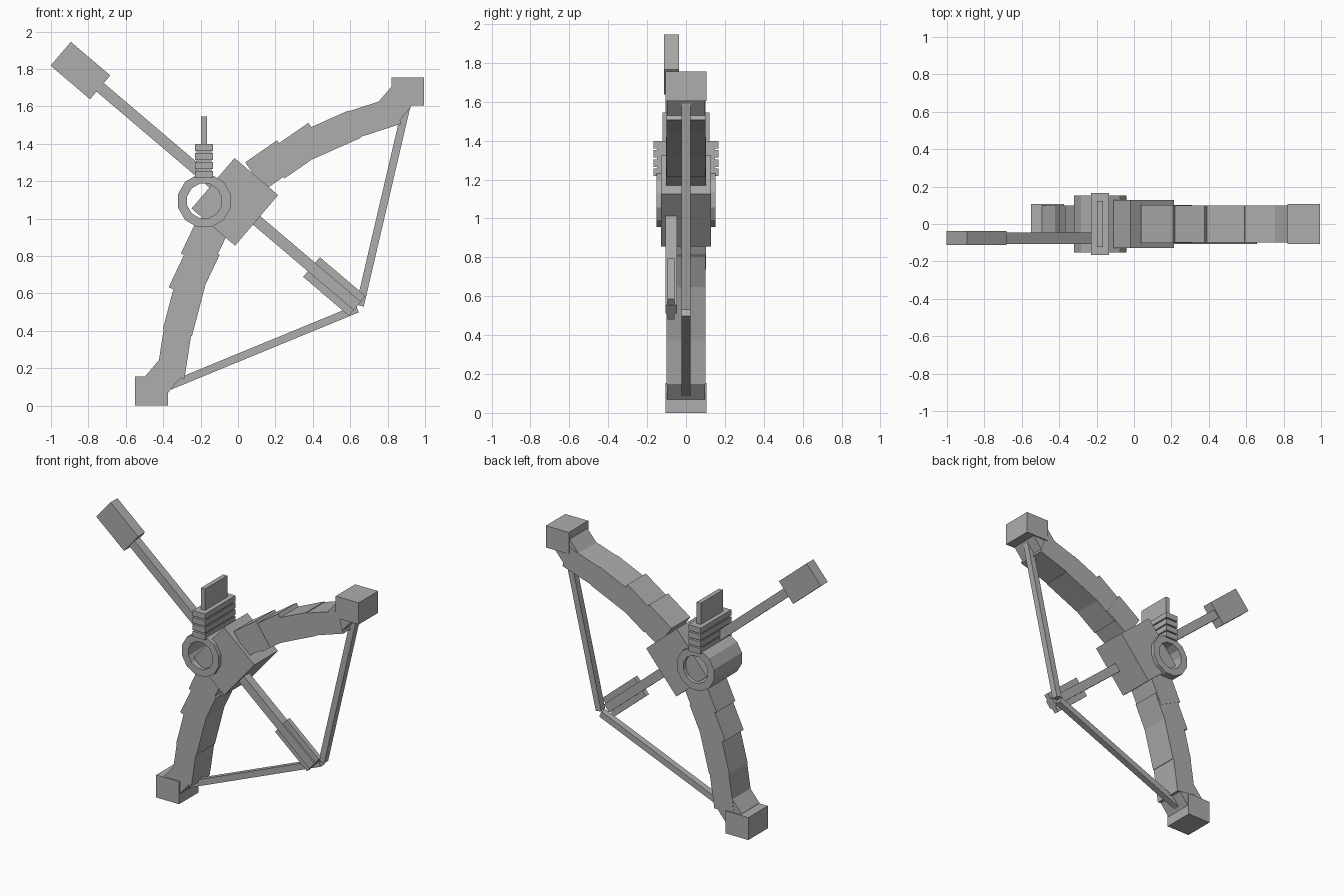
import bpy, bmesh, math
from mathutils import Vector

if "Cube" in bpy.data.objects:
    bpy.data.objects.remove(bpy.data.objects["Cube"])

grey = bpy.data.materials.new("plain grey")
grey.diffuse_color = (0.42, 0.42, 0.42, 1)
grey.use_nodes = True
grey.node_tree.nodes["Principled BSDF"].inputs["Base Color"].default_value = grey.diffuse_color

C = Vector((-0.017, 1.09))                       # grip centre in x, z
A = Vector((0.762, -0.648)).normalized()         # arrow direction, also the bow's symmetry axis


def mirror(p):
    """Reflect an (x, z) point across the arrow axis."""
    d = Vector(p) - C
    return C + 2 * d.dot(A) * A - d


def finish(name, bm):
    bmesh.ops.recalc_face_normals(bm, faces=bm.faces)
    me = bpy.data.meshes.new(name)
    bm.to_mesh(me)
    bm.free()
    me.materials.append(grey)
    ob = bpy.data.objects.new(name, me)
    bpy.context.collection.objects.link(ob)
    return ob


def bar(name, p, q, width, y0, y1):
    """Box running from p to q in the x-z plane."""
    p, q = Vector(p), Vector(q)
    d = (q - p).normalized()
    n = Vector((-d.y, d.x)) * width / 2
    bm = bmesh.new()
    prof = [p + n, p - n, q - n, q + n]
    front = [bm.verts.new((v.x, y0, v.y)) for v in prof]
    back = [bm.verts.new((v.x, y1, v.y)) for v in prof]
    bm.faces.new(front)
    bm.faces.new(back)
    for i in range(4):
        j = (i + 1) % 4
        bm.faces.new((front[i], front[j], back[j], back[i]))
    return finish(name, bm)


def box(name, x0, x1, y, z0, z1):
    xm = (x0 + x1) / 2
    return bar(name, (xm, z0), (xm, z1), x1 - x0, -y, y)


# Grip block
bar("grip_block", C - A * 0.153, C + A * 0.153, 0.355, -0.128, 0.128)

# Limb segments, tip connectors and strings, mirrored across the arrow
pieces = [
    ("limb_inner", (0.09, 1.227), (0.26, 1.345), 0.18, 0.102),
    ("limb_lower_middle", (0.2, 1.286), (0.425, 1.441), 0.172, 0.1),
    ("limb_upper_middle", (0.36, 1.388), (0.623, 1.505), 0.16, 0.1),
    ("limb_outer", (0.6, 1.498), (0.85, 1.579), 0.15, 0.1),
    ("limb_end", (0.794, 1.559), (0.88, 1.66), 0.15, 0.098),
    ("bow_string", (0.905, 1.62), (0.652, 0.535), 0.042, 0.022),
]
for name, p, q, w, y in pieces:
    bar("upper_" + name, p, q, w, -y, y)
    bar("lower_" + name, mirror(p), mirror(q), w, -y, y)

# Tip blocks
box("upper_tip_block", 0.82, 0.995, 0.106, 1.605, 1.755)
box("lower_tip_block", -0.55, -0.375, 0.106, 0, 0.155)

# Arrow: shaft, head and fletching
bar("arrow_shaft", C - A * 1.0, C + A * 0.86, 0.06, -0.106, -0.046)
bar("arrow_head", C - A * 1.222, C - A * 0.945, 0.167, -0.113, -0.037)
bar("arrow_fletching", C + A * 0.538, C + A * 0.858, 0.138, -0.094, -0.06)

# Open sight ring
bm = bmesh.new()
N = 12
rings = []
for r, y in ((0.145, -0.153), (0.145, 0.153), (0.095, 0.153), (0.095, -0.153)):
    rings.append([bm.verts.new((-0.18 + r * math.cos((i + .5) * math.tau / N), y,
                                1.095 + r * math.sin((i + .5) * math.tau / N)))
                  for i in range(N)])
for k in range(4):
    a, b = rings[k], rings[(k + 1) % 4]
    for i in range(N):
        j = (i + 1) % N
        bm.faces.new((a[i], a[j], b[j], b[i]))
finish("sight_ring", bm)

# Ribbed mount and blade above the ring
box("mount_core", -0.222, -0.142, 0.15, 1.21, 1.39)
for i in range(4):
    z = 1.218 + i * 0.0475
    box("mount_rib", -0.229, -0.135, 0.167, z, z + 0.038)
box("sight_blade", -0.198, -0.167, 0.122, 1.38, 1.545)
